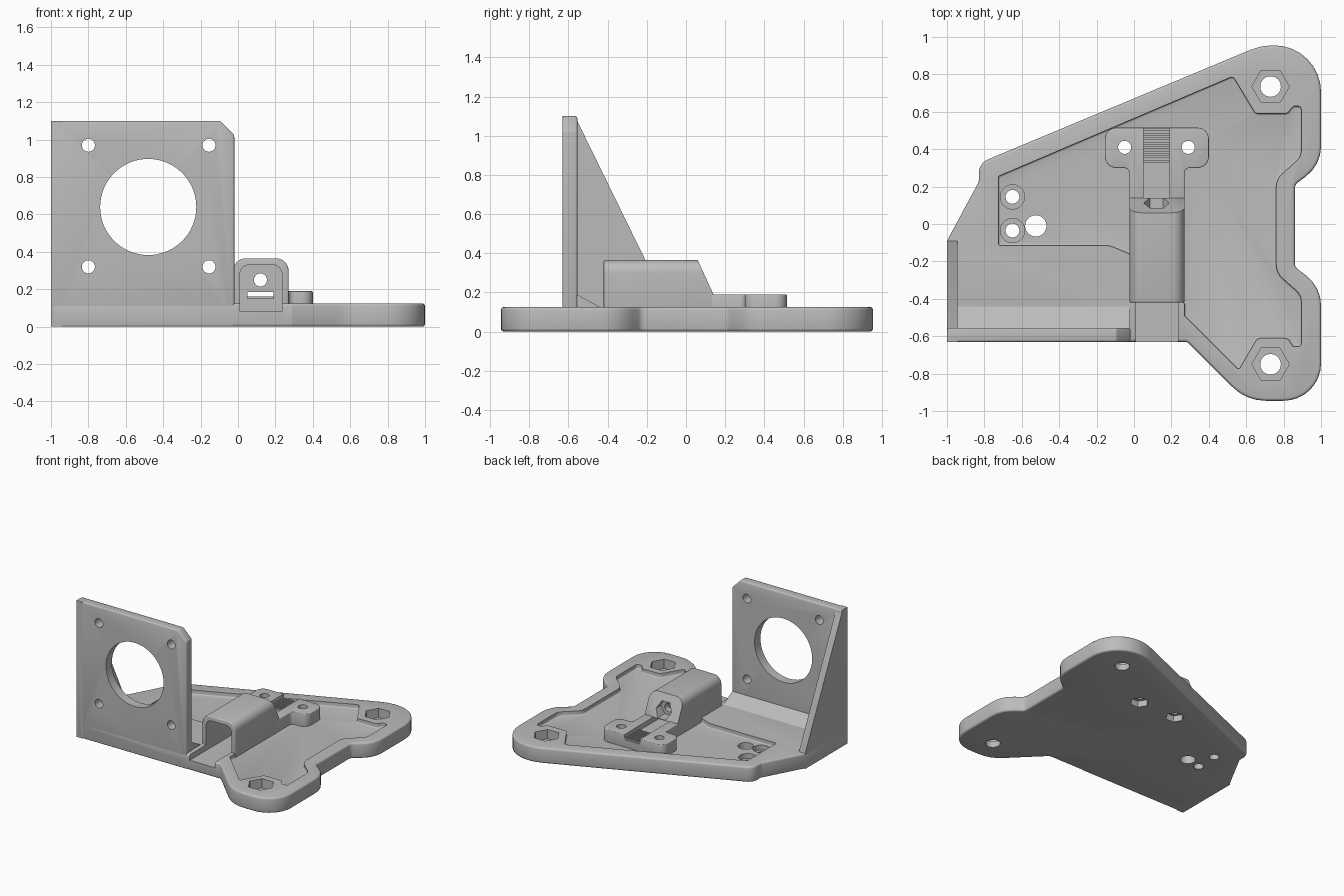
import bpy, bmesh, math
from mathutils import Vector

if "Cube" in bpy.data.objects:
    bpy.data.objects.remove(bpy.data.objects["Cube"])

grey = bpy.data.materials.new("plain grey")
grey.use_nodes = True
grey.diffuse_color = (0.5, 0.5, 0.5, 1)
grey.node_tree.nodes["Principled BSDF"].inputs["Base Color"].default_value = (0.5, 0.5, 0.5, 1)


def fillet(corners):
    """Round each (x, y, radius) corner of a polygon."""
    out = []
    for i, (x, y, r) in enumerate(corners):
        p = Vector((x, y))
        if r == 0:
            out.append(p)
            continue
        a = (Vector(corners[i - 1][:2]) - p).normalized()
        b = (Vector(corners[(i + 1) % len(corners)][:2]) - p).normalized()
        half = a.angle(b) / 2
        centre = p + (a + b).normalized() * r / math.sin(half)
        start = p + a * r / math.tan(half) - centre
        end = p + b * r / math.tan(half) - centre
        turn = start.angle_signed(end)
        steps = max(2, round(abs(turn) / math.radians(12)))
        for k in range(steps + 1):
            t = -turn * k / steps
            c, s = math.cos(t), math.sin(t)
            out.append(centre + Vector((c * start.x - s * start.y, s * start.x + c * start.y)))
    return out


def circle(x, y, r, n=32):
    return [(x + r * math.cos(math.tau * i / n), y + r * math.sin(math.tau * i / n)) for i in range(n)]


def rect(x0, y0, x1, y1):
    return [(x0, y0), (x1, y0), (x1, y1), (x0, y1)]


def prism(name, outline, lo, hi, axis="z", bevel=0):
    """Extrude an outline along an axis, optionally rounding its sharp edges."""
    place = {"z": lambda u, v: (u, v, lo), "y": lambda u, v: (u, lo, v), "x": lambda u, v: (lo, u, v)}[axis]
    bm = bmesh.new()
    face = bm.faces.new([bm.verts.new(place(*p)) for p in outline])
    top = bmesh.ops.extrude_face_region(bm, geom=[face])["geom"]
    shift = Vector([hi - lo if a == axis else 0 for a in "xyz"])
    bmesh.ops.translate(bm, vec=shift, verts=[g for g in top if isinstance(g, bmesh.types.BMVert)])
    bmesh.ops.recalc_face_normals(bm, faces=bm.faces)
    if bevel:
        edges = [e for e in bm.edges if e.calc_face_angle(0) > math.radians(40)]
        bmesh.ops.bevel(bm, geom=edges, offset=bevel, segments=3, profile=0.5,
                        affect="EDGES", clamp_overlap=True)
    mesh = bpy.data.meshes.new(name)
    bm.to_mesh(mesh)
    bm.free()
    mesh.materials.append(grey)
    obj = bpy.data.objects.new(name, mesh)
    bpy.context.collection.objects.link(obj)
    return obj


def cut(obj, *args, **kw):
    """Subtract a prism from an object."""
    tool = prism("cutter", *args, **kw)
    tool.hide_render = True
    mod = obj.modifiers.new("cut", "BOOLEAN")
    mod.operation, mod.solver, mod.object = "DIFFERENCE", "EXACT", tool
    bpy.context.view_layer.objects.active = obj
    bpy.ops.object.modifier_apply(modifier=mod.name)
    bpy.data.objects.remove(tool)


# Base plate with rounded lobes and a waisted side
plate = prism("base_plate", fillet([
    (-1, -0.63, 0), (0.285, -0.63, 0.03), (0.6, -0.945, 0.25), (1, -0.945, 0.2),
    (1, -0.335, 0.2), (0.86, -0.23, 0.04), (0.86, 0.21, 0.04), (1, 0.315, 0.2),
    (1, 0.955, 0.25), (0.68, 0.955, 0.3), (-0.83, 0.325, 0.08), (-0.83, 0.225, 0.03),
    (-1, -0.09, 0)]), 0, 0.125, bevel=0.015)

# Shallow pocket in the plate
cut(plate, fillet([
    (-0.725, -0.115, 0.01), (-0.13, -0.115, 0.1), (0.0, -0.17, 0.01), (0.0, -0.42, 0.01),
    (0.27, -0.42, 0.01), (0.27, -0.49, 0.01), (0.56, -0.78, 0.01), (0.66, -0.61, 0.03), (0.82, -0.61, 0.03),
    (0.85, -0.655, 0.02), (0.895, -0.655, 0.02), (0.895, -0.38, 0.08), (0.76, -0.26, 0.1),
    (0.76, 0.24, 0.1), (0.895, 0.36, 0.08), (0.895, 0.63, 0.02), (0.85, 0.63, 0.02),
    (0.82, 0.59, 0.03), (0.65, 0.59, 0.03), (0.53, 0.79, 0.02), (-0.725, 0.255, 0.01)]),
    0.09, 0.3, bevel=0.015)

# Nut seats and through holes in the lobes
for y in (0.735, -0.75):
    cut(plate, circle(0.73, y, 0.1, 6), 0.05, 0.3)
    cut(plate, circle(0.73, y, 0.055), -0.1, 0.3)

# Small mounting holes on the left
for y in (0.145, -0.035):
    cut(plate, circle(-0.65, y, 0.065), 0.05, 0.3)
    cut(plate, circle(-0.65, y, 0.037), -0.1, 0.3)
cut(plate, circle(-0.525, -0.01, 0.057), -0.1, 0.3)

# Upright motor wall
wall = prism("motor_wall", [(-1, 0), (-0.02, 0), (-0.02, 1.025), (-0.095, 1.1), (-1, 1.1)],
             -0.63, -0.555, "y", bevel=0.01)
cut(wall, circle(-0.48, 0.64, 0.257, 64), -0.8, -0.4, "y")
for x in (-0.8, -0.155):
    for z in (0.32, 0.97):
        cut(wall, circle(x, z, 0.035), -0.8, -0.4, "y")

# Side gusset and sloped foot that brace the wall
prism("side_gusset", [(-0.63, 0), (-0.09, 0), (-0.09, 0.125), (-0.56, 1.085), (-0.565, 1.1), (-0.63, 1.1)],
      -1, -0.945, "x")
prism("wall_foot", [(-0.56, 0.1), (-0.44, 0.1), (-0.44, 0.125), (-0.558, 0.19)], -0.96, -0.025, "x")

# Tensioner housing with a sloped rear face
housing = prism("tensioner_housing", fillet([
    (-0.025, 0.07, 0), (0.27, 0.07, 0), (0.27, 0.365, 0.065), (-0.025, 0.365, 0.065)]),
    -0.42, 0.14, "y", bevel=0.008)
cut(housing, [(0.06, 0.37), (0.06, 0.365), (0.14, 0.19), (0.3, 0.19), (0.3, 0.5), (0.06, 0.5)], -0.2, 0.5, "x")

# Tee-shaped belt clamp with two ears
clamp = prism("belt_clamp", fillet([
    (-0.025, 0.1, 0), (0.27, 0.1, 0), (0.27, 0.3, 0.03), (0.4, 0.3, 0.06), (0.4, 0.515, 0.06),
    (-0.155, 0.515, 0.06), (-0.155, 0.3, 0.06), (-0.025, 0.3, 0.03)]), 0.07, 0.19, bevel=0.006)

# Tunnel through the housing, continued as a channel in the plate
tunnel = fillet([(0.01, 0.08, 0), (0.235, 0.08, 0), (0.235, 0.33, 0.05), (0.01, 0.33, 0.05)])
for part in (plate, housing):
    cut(part, tunnel, -0.8, 0.0, "y")

# Screw hole with nut seat in the rear of the housing
cut(housing, circle(0.12, 0.25, 0.069, 6), 0.05, 0.3, "y")
cut(housing, circle(0.12, 0.25, 0.035), -0.1, 0.3, "y")

# Belt slot through the housing and the clamp
cut(housing, rect(0.05, 0.15, 0.19, 0.185), -0.1, 0.3, "y")
cut(clamp, rect(0.05, 0.15, 0.19, 0.25), -0.1, 0.6, "y")

# Belt teeth in the slot
for i in range(8):
    y = 0.33 + i * 0.024
    prism("belt_tooth", rect(0.045, y, 0.195, y + 0.012), 0.14, 0.162)

# Clamp screw holes with nut seats underneath
for x in (-0.05, 0.29):
    for part in (plate, clamp):
        cut(part, circle(x, 0.41, 0.035), -0.1, 0.3)
    cut(plate, circle(x, 0.41, 0.07, 6), -0.1, 0.05)

# Soft shading with crisp edges
for obj in bpy.data.objects:
    obj.select_set(obj.type == "MESH")
bpy.context.view_layer.objects.active = plate
bpy.ops.object.shade_smooth_by_angle(angle=math.radians(32))
